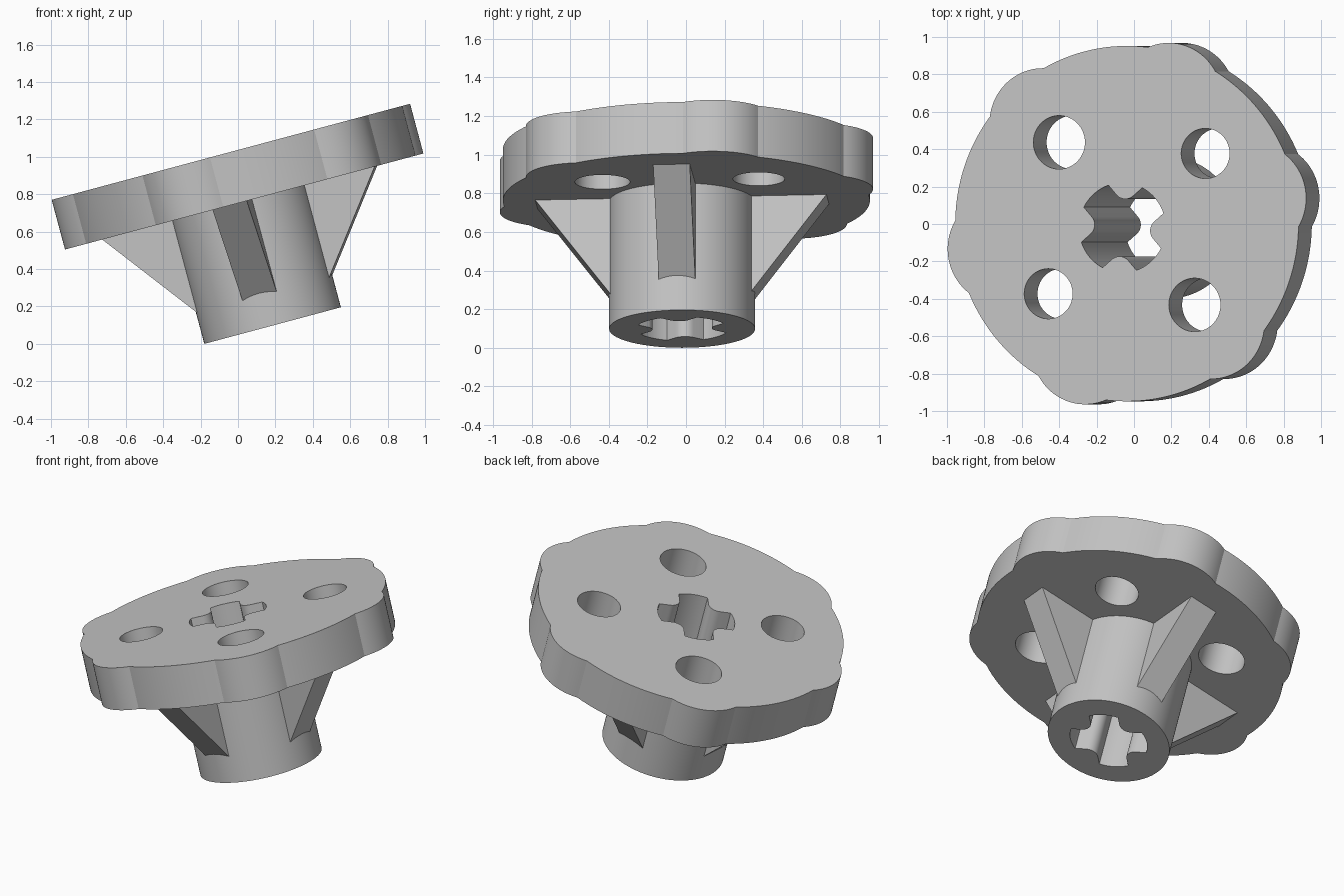
import bpy, bmesh
from math import sin, cos, asin, sqrt, radians, pi
from mathutils import Matrix, Vector

cube = bpy.data.objects.get("Cube")
if cube:
    bpy.data.objects.remove(cube, do_unlink=True)

grey = bpy.data.materials.new("light_grey")
grey.use_nodes = True
grey.diffuse_color = (0.55, 0.55, 0.55, 1)
grey.node_tree.nodes["Principled BSDF"].inputs["Base Color"].default_value = grey.diffuse_color

# Whole part leans about the y axis, resting on the hub rim
LEAN = Matrix.Translation((0.185, -0.02, 0.098)) @ Matrix.Rotation(radians(-15), 4, 'Y')
UNDER, TOP = 0.68, 0.955
TURN = 40.8
PLATE_MID = Vector((0.025, 0.022))


def polar(r, deg, mid=(0, 0)):
    return mid[0] + r * cos(radians(deg)), mid[1] + r * sin(radians(deg))


def circle(r, mid=(0, 0), n=96):
    return [polar(r, 360 * i / n, mid) for i in range(n)]


def prism(name, outline, low, high, matrix=None):
    """Extrude an outline along local z."""
    bm = bmesh.new()
    face = bm.faces.new([bm.verts.new((x, y, low)) for x, y in outline])
    new = bmesh.ops.extrude_face_region(bm, geom=[face])["geom"]
    verts = [v for v in new if isinstance(v, bmesh.types.BMVert)]
    bmesh.ops.translate(bm, verts=verts, vec=(0, 0, high - low))
    if matrix:
        bm.transform(matrix)
    bmesh.ops.recalc_face_normals(bm, faces=bm.faces)
    mesh = bpy.data.meshes.new(name)
    bm.to_mesh(mesh)
    bm.free()
    mesh.materials.append(grey)
    obj = bpy.data.objects.new(name, mesh)
    bpy.context.collection.objects.link(obj)
    return obj


def cut(obj, cutter):
    mod = obj.modifiers.new("cut", 'BOOLEAN')
    mod.operation = 'DIFFERENCE'
    mod.solver = 'EXACT'
    mod.object = cutter
    bpy.context.view_layer.objects.active = obj
    with bpy.context.temp_override(object=obj, active_object=obj):
        bpy.ops.object.modifier_apply(modifier=mod.name)


def plate_radius(deg):
    """Round plate with six bulging lobes."""
    d = radians((deg - 11 + 30) % 60 - 30)
    reach, size = 0.71, 0.295
    inside = size ** 2 - (reach * sin(d)) ** 2
    return max(0.95, reach * cos(d) + sqrt(inside)) if inside > 0 else 0.95


def cross_outline(r=0.24, half=0.09, fillet=0.065):
    """Four-armed socket with curved arm ends and rounded inner corners."""
    end = asin(half / r)
    quarter = [(r * cos(a), r * sin(a)) for a in (end * (i / 4 - 1) for i in range(9))]
    c = half + fillet
    quarter += [polar(fillet, 270 - 9 * i, (c, c)) for i in range(11)]
    points = []
    for k in range(4):
        spin = Matrix.Rotation(radians(TURN + 90 * k), 2)
        points += [tuple(spin @ Vector(p)) for p in quarter]
    return points


# Lobed plate and hub
plate = prism("lobed_plate", [polar(plate_radius(d), d, PLATE_MID) for d in range(360)], UNDER, TOP)
hub = prism("hub", circle(0.378), 0, UNDER)
parts = [plate, hub]

# Cross-shaped socket through both, and four round holes of alternating size
socket = prism("socket_cutter", cross_outline(), -0.2, 1.2)
cut(plate, socket)
cut(hub, socket)
cutters = [socket]
for k in range(4):
    mid = polar(0.574, TURN + 90 * k, PLATE_MID)
    hole = prism("hole_cutter", circle(0.143 if k % 2 else 0.134, mid, 64), 0.5, 1.2)
    cut(plate, hole)
    cutters.append(hole)
for c in cutters:
    bpy.data.objects.remove(c, do_unlink=True)

# Triangular ribs between the hub and the plate
rib_profile = [(0.32, UNDER), (0.756, UNDER), (0.37, 0.175), (0.32, 0.11)]
upright = Matrix.Rotation(pi / 2, 4, 'X')
for k, side in enumerate(("left", "back", "right", "front")):
    spin = Matrix.Rotation(radians(TURN - 45 + 90 * k), 4, 'Z')
    # keep the foot of each rib buried inside the hub wall
    parts.append(prism(side + "_rib", rib_profile, -0.095, 0.095, spin @ upright))

# Lean everything and smooth the curved walls
bpy.ops.object.select_all(action='DESELECT')
for obj in parts:
    obj.matrix_world = LEAN
    obj.select_set(True)
bpy.context.view_layer.objects.active = plate
bpy.ops.object.shade_smooth_by_angle(angle=radians(25))
